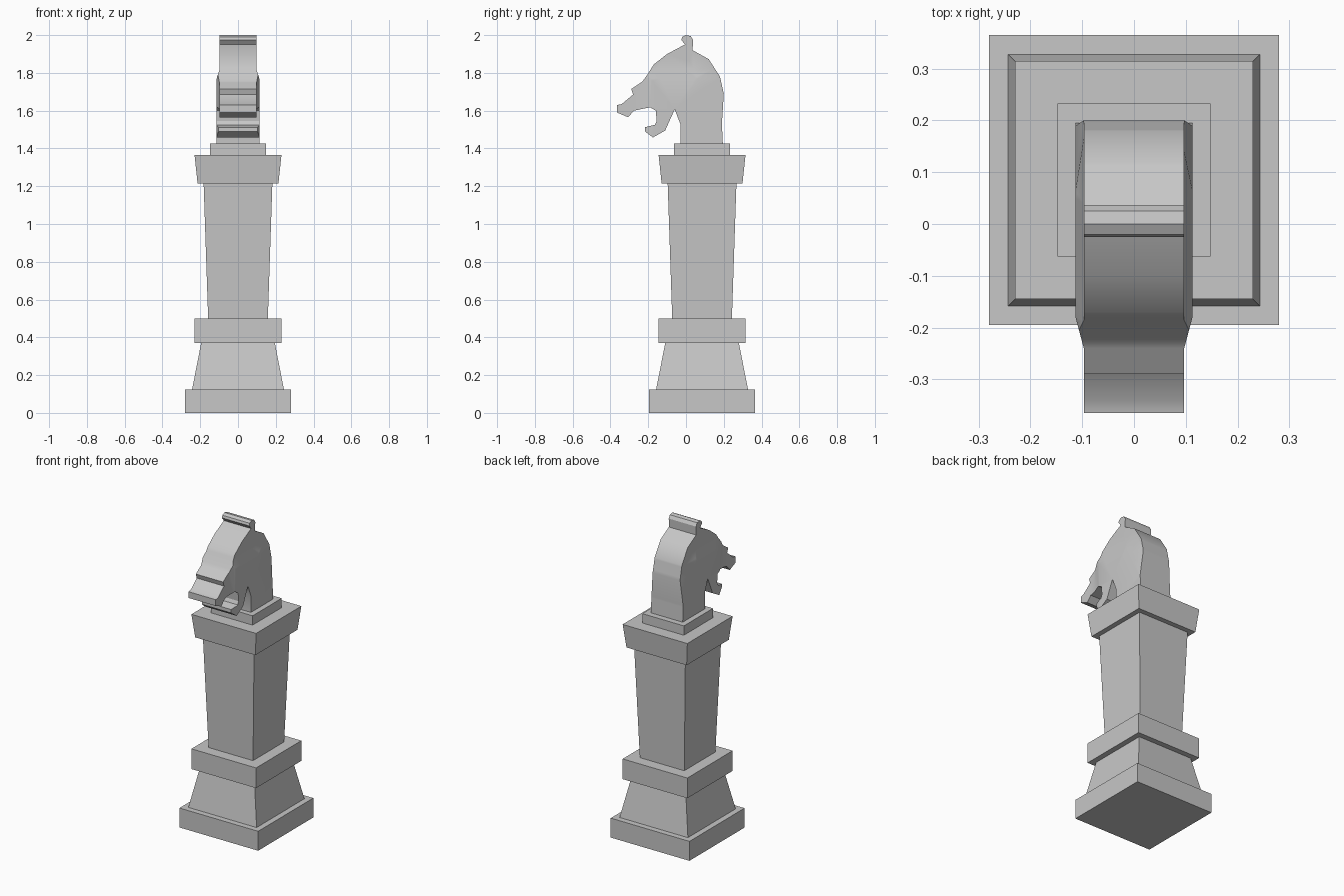
import bpy
import bmesh
from mathutils import Vector

default_cube = bpy.data.objects.get("Cube")
if default_cube:
    bpy.data.objects.remove(default_cube, do_unlink=True)

stone = bpy.data.materials.new("grey_stone")
stone.use_nodes = True
STONE_COLOUR = (0.57, 0.57, 0.57, 1)
stone.diffuse_color = STONE_COLOUR
stone.node_tree.nodes["Principled BSDF"].inputs["Base Color"].default_value = STONE_COLOUR


def finish(name, bm):
    """Turn a bmesh into a named stone object."""
    bmesh.ops.recalc_face_normals(bm, faces=bm.faces)
    mesh = bpy.data.meshes.new(name)
    bm.to_mesh(mesh)
    bm.free()
    mesh.materials.append(stone)
    obj = bpy.data.objects.new(name, mesh)
    bpy.context.collection.objects.link(obj)
    return obj


COLUMN_Y = 0.085


def square_block(name, bottom, top, half_bottom, half_top):
    """Square block whose sides may lean in or out."""
    bm = bmesh.new()
    bmesh.ops.create_cube(bm, size=2)
    for v in bm.verts:
        half, z = (half_top, top) if v.co.z > 0 else (half_bottom, bottom)
        v.co = (v.co.x * half, v.co.y * half + COLUMN_Y, z)
    return finish(name, bm)


# Column, from the ground up
square_block("plinth", 0, 0.125, 0.28, 0.28)
square_block("flared_foot", 0.125, 0.37, 0.243, 0.195)
square_block("lower_band", 0.37, 0.5, 0.23, 0.23)
square_block("shaft", 0.5, 1.215, 0.158, 0.182)
square_block("capital", 1.215, 1.365, 0.214, 0.23)
square_block("neck_step", 1.365, 1.425, 0.148, 0.148)

# Horse head outline in (y, z): tuft, brow, muzzle, mouth, jaw, neck, mane
outline = [
    (0, 2), (-.02, 1.99), (-.025, 1.975), (-.005, 1.95), (-.025, 1.94),
    (-.1, 1.9), (-.17, 1.845), (-.205, 1.79), (-.23, 1.755),
    (-.29, 1.715), (-.28, 1.685), (-.34, 1.635), (-.365, 1.63),
    (-.365, 1.59), (-.307, 1.565), (-.275, 1.6), (-.19, 1.618),
    (-.16, 1.6), (-.155, 1.545), (-.165, 1.525), (-.217, 1.512),
    (-.217, 1.49), (-.175, 1.458), (-.11, 1.495), (-.06, 1.607),
    (-.03, 1.53), (-.03, 1.425), (.195, 1.425), (.19, 1.53),
    (.2, 1.69), (.18, 1.78), (.12, 1.873), (.035, 1.92),
    (.037, 1.975), (.025, 1.995),
]

THIN, BULGE = 0.097, 0.016
# Cheek bulge ramps: direction, where it starts, where it is full
ramps = [
    (Vector((0, 1, 0)), -0.24, -0.18),
    (Vector((0, 0, -1)), -1.82, -1.77),
    (Vector((0, -1, -0.5)), -1.05, -0.95),
]


def half_width(point):
    amounts = [(point.dot(d) - start) / (full - start) for d, start, full in ramps]
    return THIN + BULGE * max(0, min(1, *amounts))


bm = bmesh.new()
side = bm.faces.new([bm.verts.new((-1, y, z)) for y, z in outline])
extruded = bmesh.ops.extrude_face_region(bm, geom=[side])
for item in extruded["geom"]:
    if isinstance(item, bmesh.types.BMVert):
        item.co.x = 1
# Triangulating the flat sides first keeps the cuts clean
caps = [f for f in bm.faces if len(f.verts) > 4]
bmesh.ops.triangulate(bm, faces=caps)
for direction, start, full in ramps:
    for level in (start, full):
        bmesh.ops.bisect_plane(
            bm, geom=bm.verts[:] + bm.edges[:] + bm.faces[:],
            plane_co=direction * (level / direction.length_squared),
            plane_no=direction)
for v in bm.verts:
    v.co.x *= half_width(v.co)
head = finish("horse_head", bm)

bpy.ops.object.select_all(action="DESELECT")
head.select_set(True)
bpy.context.view_layer.objects.active = head
bpy.ops.object.shade_smooth_by_angle(angle=0.5)
